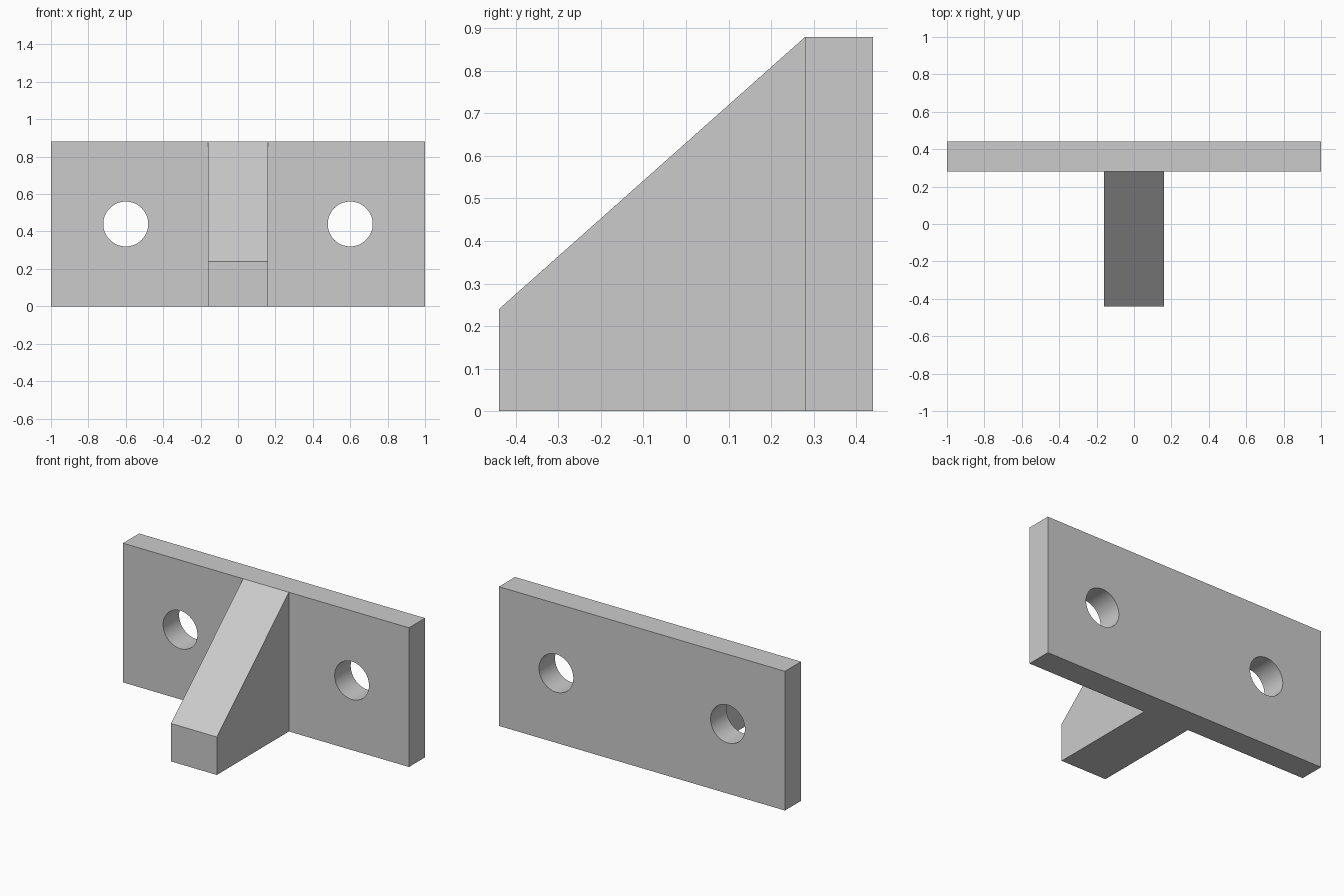
import bpy
import math

if "Cube" in bpy.data.objects:
    bpy.data.objects.remove(bpy.data.objects["Cube"], do_unlink=True)

HEIGHT = 0.88
BACK, PLATE_FRONT, RIB_FRONT = 0.44, 0.28, -0.44
RIB_HALF, NOSE_HEIGHT = 0.16, 0.24
HOLE_X, HOLE_RADIUS = 0.6, 0.12

grey = bpy.data.materials.new("plain_grey")
grey.use_nodes = True
colour = (0.6, 0.6, 0.6, 1)
grey.diffuse_color = colour
grey.node_tree.nodes["Principled BSDF"].inputs["Base Color"].default_value = colour


def side_prism(name, profile, half_width):
    """Sweep a (y, z) profile across x."""
    n = len(profile)
    verts = [(x, y, z) for x in (-half_width, half_width) for y, z in profile]
    faces = [tuple(reversed(range(n))), tuple(range(n, 2 * n))]
    faces += [(i, (i + 1) % n, n + (i + 1) % n, n + i) for i in range(n)]
    mesh = bpy.data.meshes.new(name)
    mesh.from_pydata(verts, [], faces)
    mesh.materials.append(grey)
    obj = bpy.data.objects.new(name, mesh)
    bpy.context.collection.objects.link(obj)
    return obj


# Upright mounting plate
plate = side_prism("mounting_plate", [(PLATE_FRONT, 0), (BACK, 0),
                                      (BACK, HEIGHT), (PLATE_FRONT, HEIGHT)], 1)

# Sloped support rib
side_prism("support_rib", [(RIB_FRONT, 0), (PLATE_FRONT, 0),
                           (PLATE_FRONT, HEIGHT), (RIB_FRONT, NOSE_HEIGHT)], RIB_HALF)

# Round bolt holes through the plate
for side in (-1, 1):
    bpy.ops.mesh.primitive_cylinder_add(
        vertices=64, radius=HOLE_RADIUS, depth=0.5,
        location=(side * HOLE_X, (BACK + PLATE_FRONT) / 2, HEIGHT / 2),
        rotation=(math.pi / 2, 0, 0))
    cutter = bpy.context.object
    cutter.name = "hole_cutter"
    cutter.hide_render = True
    cutter.data.materials.append(grey)
    cut = plate.modifiers.new("bolt_hole", 'BOOLEAN')
    cut.operation = 'DIFFERENCE'
    cut.solver = 'EXACT'
    cut.object = cutter
    bpy.ops.object.select_all(action='DESELECT')
    plate.select_set(True)
    bpy.context.view_layer.objects.active = plate
    bpy.ops.object.modifier_apply(modifier=cut.name)
    bpy.data.objects.remove(cutter, do_unlink=True)

# Smooth hole walls, crisp edges
bpy.ops.object.shade_smooth_by_angle(angle=math.radians(30))
